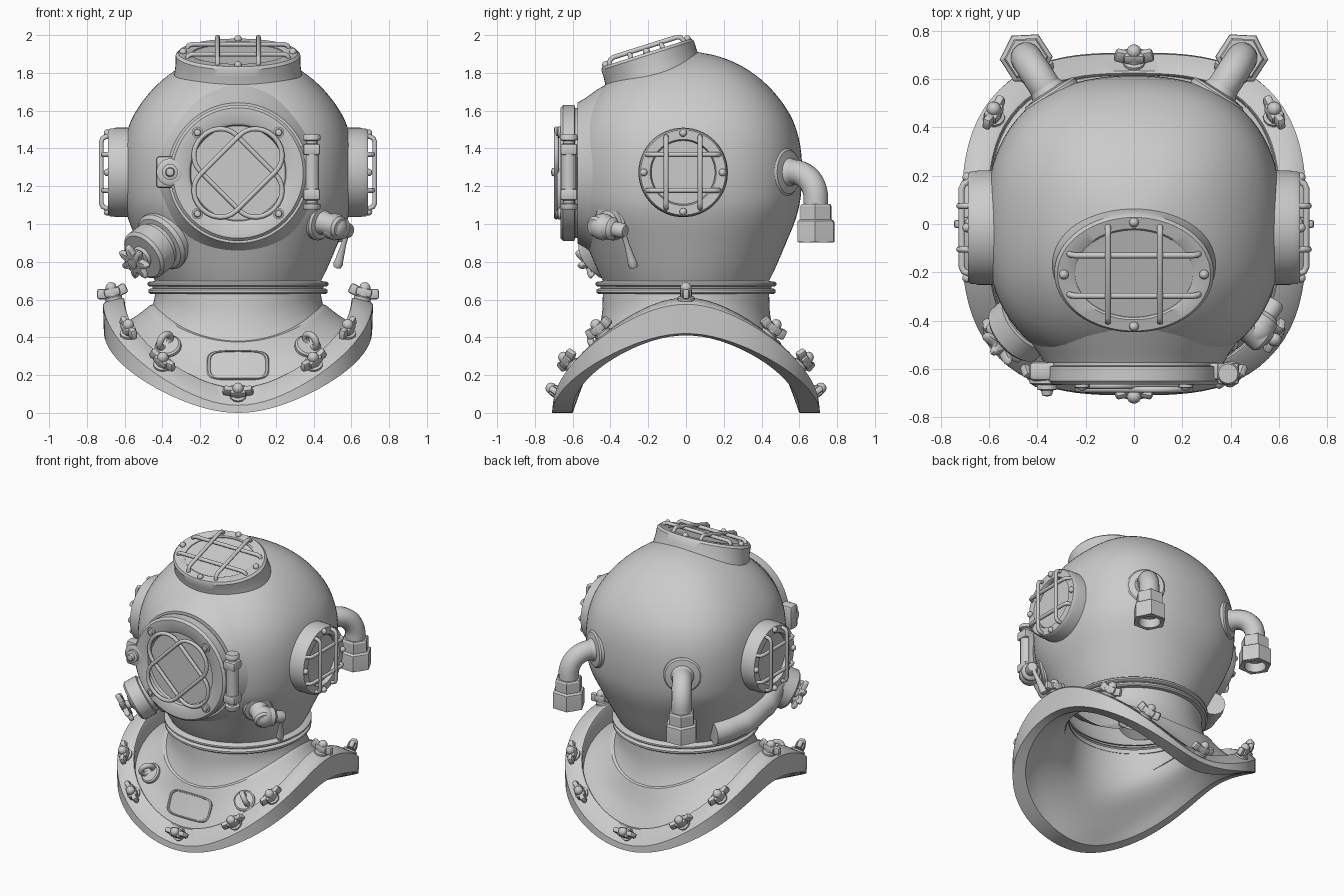
import bpy, bmesh
from math import sin, cos, pi, radians, copysign
from mathutils import Vector as V, Matrix

if "Cube" in bpy.data.objects:
    bpy.data.objects.remove(bpy.data.objects["Cube"])

# ---------- helpers ----------
def frame(origin, zdir, xhint=(1, 0, 0)):
    z = V(zdir).normalized()
    y = z.cross(V(xhint)).normalized()
    x = y.cross(z)
    m = Matrix((x, y, z)).transposed().to_4x4()
    m.translation = V(origin)
    return m

def add(name, bm, M=Matrix(), angle=35):
    bmesh.ops.remove_doubles(bm, verts=bm.verts, dist=1e-5)
    bmesh.ops.recalc_face_normals(bm, faces=bm.faces)
    me = bpy.data.meshes.new(name)
    bm.to_mesh(me)
    bm.free()
    me.shade_smooth()
    me.set_sharp_from_angle(angle=radians(angle))
    ob = bpy.data.objects.new(name, me)
    ob.matrix_world = M
    bpy.context.collection.objects.link(ob)

def loft(name, rings, M=Matrix(), angle=35):
    bm = bmesh.new()
    vs = [[bm.verts.new(p) for p in r] for r in rings]
    n = len(vs[0])
    for a, b in zip(vs, vs[1:]):
        for i in range(n):
            bm.faces.new((a[i], a[(i + 1) % n], b[(i + 1) % n], b[i]))
    add(name, bm, M, angle)

def lathe(name, prof, M=Matrix(), n=48, sx=1, sy=1, ang=35):
    loft(name, [[(r * sx * cos(2 * pi * i / n), r * sy * sin(2 * pi * i / n), h)
                 for i in range(n)] for r, h in prof], M, ang)

def box(name, size, M, bevel=.012):
    bm = bmesh.new()
    bmesh.ops.create_cube(bm, size=1)
    bmesh.ops.scale(bm, vec=size, verts=bm.verts)
    bmesh.ops.bevel(bm, geom=bm.edges[:], offset=bevel, segments=2, affect='EDGES', profile=.5)
    add(name, bm, M)

def wire(name, pts, r, M=Matrix(), cyclic=False, res=2):
    cu = bpy.data.curves.new(name, 'CURVE')
    cu.dimensions = '3D'
    cu.bevel_depth, cu.bevel_resolution, cu.use_fill_caps = r, res, True
    sp = cu.splines.new('POLY')
    sp.points.add(len(pts) - 1)
    for p, q in zip(sp.points, pts):
        p.co = (*q, 1)
    sp.use_cyclic_u, sp.use_smooth = cyclic, True
    ob = bpy.data.objects.new(name, cu)
    ob.matrix_world = M
    bpy.context.collection.objects.link(ob)

def smooth(pts, k=5):
    """Catmull-Rom through tuples of any length."""
    P = [pts[0]] + list(pts) + [pts[-1]]
    out = []
    for a, b, c, d in zip(P, P[1:], P[2:], P[3:]):
        for j in range(k):
            t = j / k
            out.append(tuple(.5 * (2 * q + (s - p) * t + (2 * p - 5 * q + 4 * s - u) * t * t
                             + (3 * q - p - 3 * s + u) * t ** 3) for p, q, s, u in zip(a, b, c, d)))
    return out + [pts[-1]]

def saddle(az, s):
    """Section point (front r, front z, side r, side z) swept round a squarish saddle plan."""
    c = cos(az) ** 2
    r, z = s[0] + (s[2] - s[0]) * c, s[1] + (s[3] - s[1]) * c
    r *= 1 + .11 * min(1, max(0, (r - .46) / .13)) * sin(2 * az) ** 2
    return V((r * cos(az), r * sin(az), z))

def saddle_frame(az, a, b, radial=False):
    m = tuple((p + q) / 2 for p, q in zip(a, b))
    t = saddle(az + .01, m) - saddle(az - .01, m)
    s = saddle(az, b) - saddle(az, a)
    n = t.cross(s)
    if n.z < 0:
        n = -n
    return frame(saddle(az, m), n, s if radial else t)

def saddle_loft(name, secs, n=96):
    loft(name, [[saddle(2 * pi * i / n, s) for i in range(n)] for s in secs])

BALL = [(0, -1), (.5, -.87), (.87, -.5), (1, 0), (.87, .5), (.5, .87), (0, 1)]
def ball(name, r, p):
    lathe(name, [(a * r, b * r) for a, b in BALL], Matrix.Translation(p), 16, ang=60)

# ---------- bonnet dome and neck collar ----------
dome = smooth([(.43, .68), (.47, .76), (.53, .9), (.582, 1.03), (.608, 1.15), (.615, 1.3), (.598, 1.45),
               (.55, 1.58), (.455, 1.71), (.33, 1.815), (.18, 1.885), (0, 1.92)], 4)
def dome_pt(r, z, a):
    k = r * (1 + .06 * sin(2 * a) ** 2 * min(1, max(0, (z - .7) / .4)))
    return (k * cos(a), k * sin(a), z)
loft("bonnet_dome", [[dome_pt(r, z, 2 * pi * i / 96) for i in range(96)] for r, z in dome])
lathe("collar_ring", [(.42, .63), (.465, .63), (.475, .638), (.475, .65), (.465, .658), (.452, .66), (.452, .668),
      (.47, .67), (.478, .676), (.478, .687), (.47, .694), (.43, .70)], n=96)

# ---------- breastplate: flared plate and raised saddle-shaped rim ----------
crease, mid, D = (.50, .375, .465, .57), (.548, .24, .53, .52), (.62, .11, .60, .475)
C, A, B = (.705, .04, .715, .575), (.71, 0, .71, .42), (.60, 0, .66, .41)
Co, Ci = (.69, .055, .70, .59), (.635, .13, .615, .61)
saddle_loft("neck", [(.44, .65, .44, .65), (.442, .55, .44, .62), (.455, .45, .445, .595), (.488, .377, .45, .575)])
saddle_loft("breastplate", [(.475, .385, .44, .578)] + smooth([crease, mid, D]))
saddle_loft("breastplate_rim", [(.61, .09, .595, .45), (.618, .125, .60, .595), (.625, .133, .605, .607), Ci, Co, C, A, B])
saddle_loft("breastplate_lining", smooth([B, (.545, .15, .58, .45), (.455, .36, .475, .52), (.42, .66, .42, .66)]))

# ---------- wing nuts round the rim ----------
for k, deg in enumerate((0, 37, 56, 90, 124, 143, 180, 217, 236, 270, 304, 323)):
    M = saddle_frame(radians(deg), Co, Ci, deg in (0, 180))
    lathe(f"rim_stud_{k}", [(.045, -.02), (.045, .012), (.032, .018), (.032, .05)], M, 12)
    box(f"wing_nut_{k}", (.085, .06, .045), M @ Matrix.Translation((0, 0, .04)))
    for s in (-1, 1):
        box(f"nut_wing_{k}", (.055, .035, .055), M @ Matrix.Translation((s * .053, 0, .042))
            @ Matrix.Rotation(-s * .25, 4, 'Y'))
    ball(f"nut_cap_{k}", .03, M @ V((0, 0, .064)))

# ---------- nameplate (blank) and eyelets ----------
M = saddle_frame(-pi / 2, crease, D)
M.translation = V((0, -.552, .252))
def plate_ring(s, h, n=64):
    out = []
    for i in range(n):
        c, d = cos(2 * pi * i / n), sin(2 * pi * i / n)
        u, v = .165 * s * copysign(abs(c) ** .45, c), .085 * s * copysign(abs(d) ** .45, d)
        out.append((u, v, h - u * u * .4))
    return out
loft("nameplate", [plate_ring(*q) for q in ((1, -.02), (1, .008), (.96, .015), (.9, .015), (.88, .009), (.4, .009), (0, .009))], M)
for s in (-1, 1):
    M = saddle_frame(-pi / 2 + s * radians(39), crease, D)
    M.translation -= M.to_3x3() @ V((0, 0, .008))
    lathe("eyelet_base", [(.07, -.01), (.07, .012), (.06, .02), (0, .02)], M, 32)
    wire("eyelet_loop", [(.012 * s, .04 * cos(i * pi / 12), .042 + .04 * sin(i * pi / 12)) for i in range(24)],
         .018, M, True, 3)

# ---------- portholes ----------
def bar(L, h, f=.028):
    return [(-L, -.02), (-L, h - f), (-L + .3 * f, h - .3 * f), (-L + f, h), (L - f, h), (L - .3 * f, h - .3 * f), (L, h - f), (L, -.02)]

def porthole(name, M, rx, ry, prof, off, span, h):
    lathe(name + "_frame", prof, M, 64, rx, ry)
    for s in (-1, 1):
        wire(name + "_bar_across", [(p, s * off[1], q) for p, q in bar(span[0], h)], .013, M)
        wire(name + "_bar_upright", [(s * off[0], p, q) for p, q in bar(span[1], h + .01)], .013, M)
        ball(name + "_bolt", .02, M @ V((s * rx * .88, 0, .004)))
        ball(name + "_bolt", .02, M @ V((0, s * ry * .88, .004)))

side_prof = [(1, -.2), (1, -.04), (.985, -.03), (.985, -.012), (.95, 0), (.74, 0), (.71, -.012), (.71, -.03), (0, -.03)]
for s in (-1, 1):
    porthole("side_window", frame((s * .687, -.015, 1.273), (s, 0, 0), (0, 1, 0)), .237, .237,
             side_prof, (.09, .095), (.19, .19), .027)
porthole("top_window", frame((0, -.208, 1.907), (0, -.302, .953)), .33, .257,
         [(1.06, -.2), (1.01, -.09), (1, -.06), (1, -.015), (.96, 0), (.77, 0), (.74, -.006), (.74, -.012), (0, -.012)],
         (.108, .088), (.27, .205), .02)

# ---------- hinged front door with crossed guard loops ----------
M = frame((0, -.575, 1.27), (0, -1, 0))
lathe("front_door", [(.49, -.19), (.445, -.11), (.395, -.04), (.372, 0), (.345, 0), (.345, .012), (.36, .016), (.36, .075),
      (.345, .09), (.27, .09), (.255, .08), (.25, .06), (0, .06)], M, 80)
for k, s in enumerate((-1, 1)):
    pts = []
    for e in (1, -1):
        for i in range(13):
            a = -pi / 2 + i * pi / 12 + (0 if e == 1 else pi)
            pts.append((.12 * cos(a) + .15 * e, .135 * sin(a), .095 + .016 * k))
    wire("door_guard_loop", pts, .013, M @ Matrix.Rotation(s * pi / 4, 4, 'Z'), True)
    for t in (-1, 1):
        lathe("door_bolt", [(.03, -.01), (.03, .012), (.02, .014), (.016, .022), (0, .026)],
              M @ Matrix.Translation((s * .215, t * .215, .09)), 16)
lathe("hinge_pin", [(0, -.2), (.04, -.2), (.047, -.19), (.047, -.17), (.03, -.165), (.03, -.14), (.04, -.138), (.04, .138),
      (.03, .14), (.03, .165), (.047, .17), (.047, .19), (.04, .2), (0, .2)], Matrix.Translation((.39, -.62, 1.275)), 24)
box("hinge_leaf", (.14, .07, .27), Matrix.Translation((.335, -.61, 1.275)))
for s in (-1, 1):
    box("hinge_knuckle", (.09, .09, .06), Matrix.Translation((.39, -.62, 1.275 + s * .12)))
box("door_latch_lug", (.15, .08, .17), Matrix.Translation((-.36, -.61, 1.275)), .02)
lathe("door_latch_nut", [(.072, -.02), (.072, .015), (.06, .022), (.042, .022), (.042, .04), (.025, .045), (.02, .065), (0, .07)],
      frame((-.36, -.645, 1.275), (0, -1, 0)), 24)

# ---------- rear elbow pipes with hex couplings ----------
for s in (-1, 1):
    d = V((s * cos(radians(57)), sin(radians(57)), 0))
    arc = [d * (.68 + .14 * sin(i * pi / 20)) + V((0, 0, 1.135 + .14 * cos(i * pi / 20))) for i in range(11)]
    wire("elbow_pipe", [d * .55 + V((0, 0, 1.275))] + arc + [d * .82 + V((0, 0, 1.06))], .066, res=6)
    lathe("elbow_flange", [(.125, -.03), (.125, .012), (.115, .022), (.075, .028), (.066, .05)],
          frame(d * .628 + V((0, 0, 1.275)), d, (0, 0, 1)), 40)
    M = frame(d * .82 + V((0, 0, .905)), (0, 0, 1), d)
    lathe("hex_coupling", [(.06, .2), (.085, .2), (.092, .19), (.092, .12), (.108, .11), (.11, .1), (.11, .0), (.09, 0)],
          M, 6, ang=20)
    lathe("coupling_mouth", [(.092, .006), (.092, -.003), (.07, -.003), (.07, .06), (0, .06)], M, 32)

# ---------- exhaust valve, star wheel and rear duct ----------
d = V((-.66, -.58, -.5)).normalized()
M = frame((-.405, -.375, .905), d, (0, 0, 1))
lathe("exhaust_valve", [(.165, -.08), (.165, .0), (.15, .02), (.125, .025), (.125, .05), (.14, .055), (.14, .14), (.125, .155),
      (.06, .155), (.05, .17), (.03, .175), (.03, .24), (0, .245)], M, 40)
star = lambda f, h: [(f * (.08 + .024 * cos(7 * a)) * cos(a), f * (.08 + .024 * cos(7 * a)) * sin(a), h)
                     for a in (2 * pi * i / 84 for i in range(84))]
loft("exhaust_wheel", [star(0, .2), star(.9, .2), star(1, .208), star(1, .225), star(.9, .233), star(0, .233)], M, 45)
path = []
for i in range(15):
    z = .79 + .1 * (i / 14) ** 1.5
    r = min((abs(p[1] - z), p[0]) for p in dome)[1] + .025
    path.append(dome_pt(r, z, radians(145 + i * 5)))
wire("exhaust_duct", path, .08, res=5)

# ---------- supply valve with lever ----------
d = V((.74, -.62, -.22)).normalized()
lathe("supply_valve_base", [(.1, -.08), (.1, .02), (.09, .032), (.065, .036), (.058, .05), (.058, .14), (.045, .155), (0, .16)],
      frame((.425, -.39, 1.015), d, (0, 0, 1)), 32)
a, b = V((.51, -.44, .985)), V((.58, -.335, .965))
ball("supply_valve_body", .072, a)
lathe("supply_valve_cock", [(.062, 0), (.062, .06), (.05, .075), (.04, .08), (.04, .13), (.03, .145), (0, .15)],
      frame(a, b - a, (0, 0, 1)), 24)
lathe("supply_lever", [(0, -.02), (.02, -.015), (.014, .03), (.014, .08), (.022, .17), (.026, .19), (.02, .21), (0, .217)],
      frame(b, V((.525, -.277, .77)) - b), 16)
